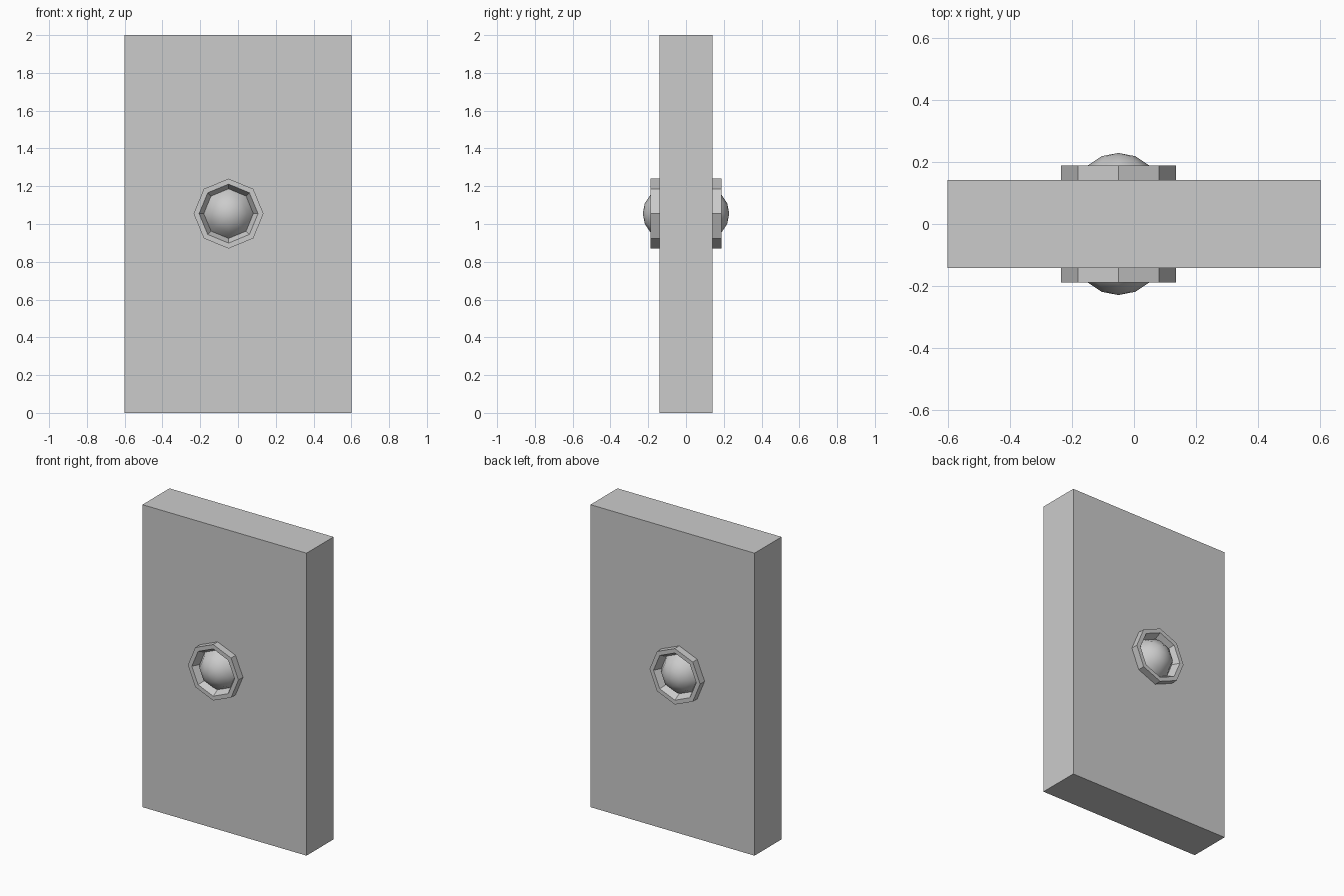
import bpy, bmesh, math

if "Cube" in bpy.data.objects:
    bpy.data.objects.remove(bpy.data.objects["Cube"])

CX, CZ, SIDES = -0.05, 1.055, 8   # knob centre and side count


def finish(name, bm):
    mesh = bpy.data.meshes.new(name)
    bm.to_mesh(mesh)
    bm.free()
    obj = bpy.data.objects.new(name, mesh)
    bpy.context.collection.objects.link(obj)
    return obj


def lathe(name, profile, smooth=False):
    """Turn (radius, height) points around the y axis, mirrored to both faces."""
    bm = bmesh.new()
    verts = [bm.verts.new((r, -h, 0)) for r, h in profile]
    edges = [bm.edges.new(p) for p in zip(verts, verts[1:])]
    bmesh.ops.spin(bm, geom=verts + edges, cent=(0, 0, 0), axis=(0, 1, 0),
                   angle=math.tau, steps=SIDES)
    bmesh.ops.remove_doubles(bm, verts=bm.verts, dist=0.0005)
    bmesh.ops.recalc_face_normals(bm, faces=bm.faces)
    # An open shell must face outwards, away from the slab
    if max(bm.faces, key=lambda f: abs(f.normal.y)).normal.y > 0:
        bmesh.ops.reverse_faces(bm, faces=bm.faces)
    for f in bm.faces:
        f.smooth = smooth
    obj = finish(name, bm)
    obj.location = (CX, 0, CZ)
    mirror = obj.modifiers.new("both_sides", 'MIRROR')
    mirror.use_axis = (False, True, False)
    mirror.use_mirror_merge = False
    return obj


# Slab
bm = bmesh.new()
bmesh.ops.create_cube(bm, size=1)
bmesh.ops.scale(bm, vec=(1.2, 0.282, 2), verts=bm.verts)
bmesh.ops.translate(bm, vec=(0, 0, 1), verts=bm.verts)
finish("slab", bm)

# Octagonal collar with a sloped inner wall
lathe("collar", [(0.185, 0.141), (0.185, 0.188), (0.156, 0.188), (0.131, 0.141)])

# Domed button inside the collar
R, TOP = 0.142, 0.229
dome = [(R * math.sin(a), TOP - R + R * math.cos(a))
        for a in (math.radians(67.5) * i / 3 for i in range(4))]
lathe("button", dome, smooth=True)
